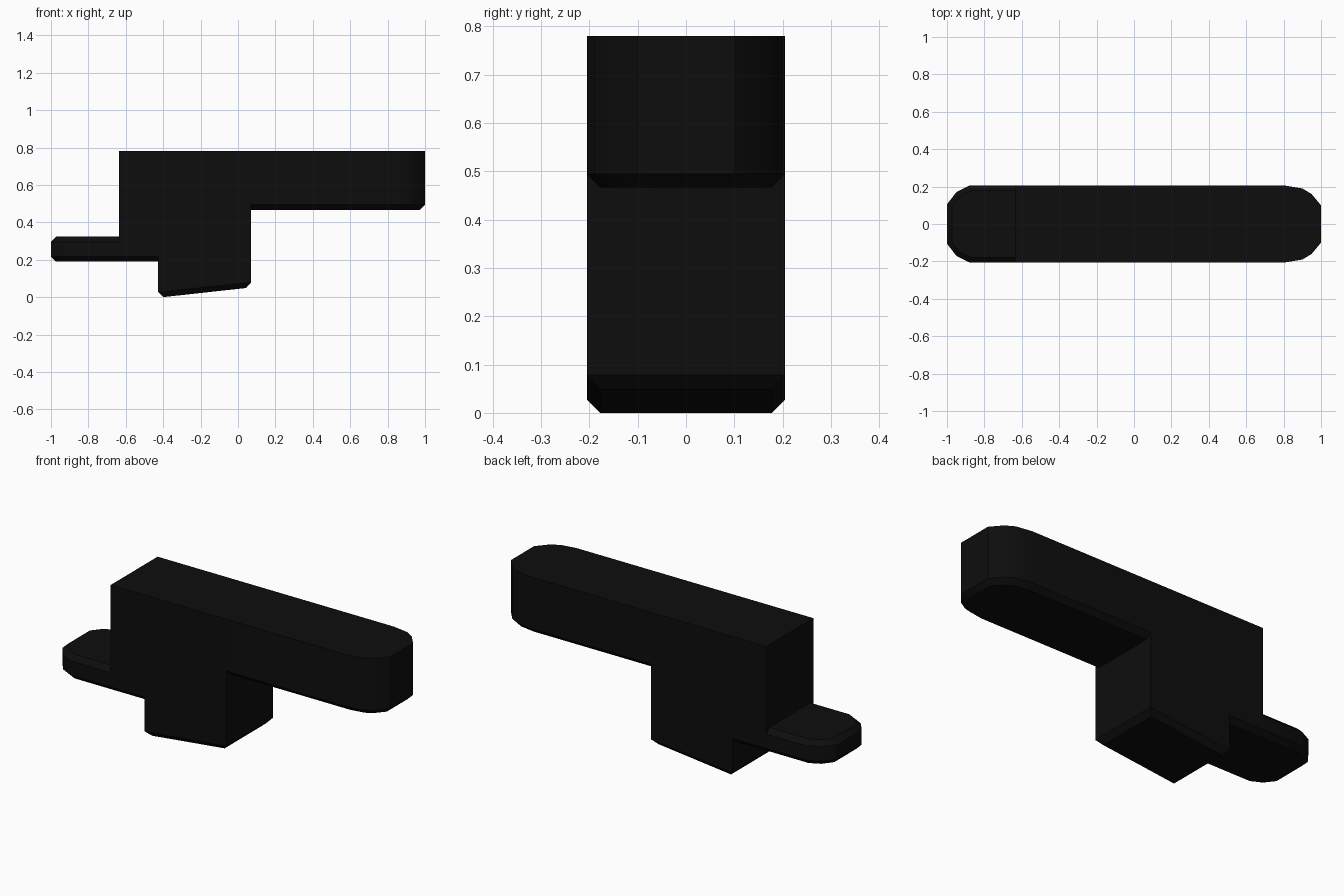
import bpy, bmesh, math
from mathutils import Vector

cube = bpy.data.objects.get("Cube")
if cube:
    bpy.data.objects.remove(cube, do_unlink=True)

black = bpy.data.materials.new("matte black")
black.use_nodes = True
colour = (0.004, 0.004, 0.004, 1)
black.diffuse_color = colour
black.node_tree.nodes["Principled BSDF"].inputs["Base Color"].default_value = colour

HALF = 0.205      # half width of every part
C = 0.027         # chamfer size


def inset(outline, d):
    """Move every edge of a counter-clockwise outline inwards by d."""
    result = []
    for i, p in enumerate(outline):
        a = (p - outline[i - 1]).normalized()
        b = (outline[(i + 1) % len(outline)] - p).normalized()
        na, nb = Vector((-a.y, a.x)), Vector((-b.y, b.x))
        result.append(p + (na + nb) * d / (1 + na.dot(nb)))
    return result


def slab(name, half_outline, rings, slope=None):
    """Loft a plan, mirrored in y, through (height, inset) rings."""
    pts = [Vector((x, -y)) for x, y in half_outline]
    pts += [Vector((x, y)) for x, y in reversed(half_outline)]
    bm = bmesh.new()
    loops = []
    for k, (z, d) in enumerate(rings):
        tilt = slope if slope and k < len(rings) - 1 else (lambda x: 0)
        loops.append([bm.verts.new((p.x, p.y, z + tilt(p.x)))
                      for p in inset(pts, d)])
    for lo, hi in zip(loops, loops[1:]):
        for i in range(len(lo)):
            j = (i + 1) % len(lo)
            bm.faces.new((lo[i], lo[j], hi[j], hi[i]))
    bm.faces.new(loops[0][::-1])
    bm.faces.new(loops[-1])
    bmesh.ops.recalc_face_normals(bm, faces=bm.faces)
    mesh = bpy.data.meshes.new(name)
    bm.to_mesh(mesh)
    bm.free()
    mesh.materials.append(black)
    obj = bpy.data.objects.new(name, mesh)
    bpy.context.collection.objects.link(obj)
    return obj


# Central upright body
body = slab("grip_body", [(-0.635, HALF), (0.07, HALF)], [(0.25, 0), (0.78, 0)])

# Long upper bar with a rounded end and chamfered underside
bar = slab("upper_bar",
           [(-0.3, HALF), (0.81, HALF), (0.9, 0.19), (0.95, 0.16), (1, 0.1)],
           [(0.467, C), (0.467 + C, 0), (0.78, 0)])

# Thin tongue with rounded end, chamfered above and below
tongue = slab("tongue",
              [(-1, 0.105), (-0.95, 0.17), (-0.88, HALF), (-0.25, HALF)],
              [(0.19, C), (0.19 + C, 0), (0.323 - C, 0), (0.323, C)])

# Lower block with a sloping chamfered foot
block = slab("lower_block", [(-0.427, HALF), (0.07, HALF)],
             [(0, C), (C, 0), (0.6, 0)], lambda x: max(0, (x + 0.4) * 0.11))

# Fuse the parts into one solid
for part in (bar, tongue, block):
    mod = body.modifiers.new("join " + part.name, 'BOOLEAN')
    mod.operation = 'UNION'
    mod.solver = 'EXACT'
    mod.object = part
bpy.context.view_layer.update()
fused = bpy.data.meshes.new_from_object(
    body.evaluated_get(bpy.context.evaluated_depsgraph_get()))
body.modifiers.clear()
body.data = fused
for part in (bar, tongue, block):
    bpy.data.objects.remove(part, do_unlink=True)

bpy.ops.object.select_all(action='DESELECT')
body.select_set(True)
bpy.context.view_layer.objects.active = body
bpy.ops.object.shade_smooth_by_angle(angle=math.radians(30))
